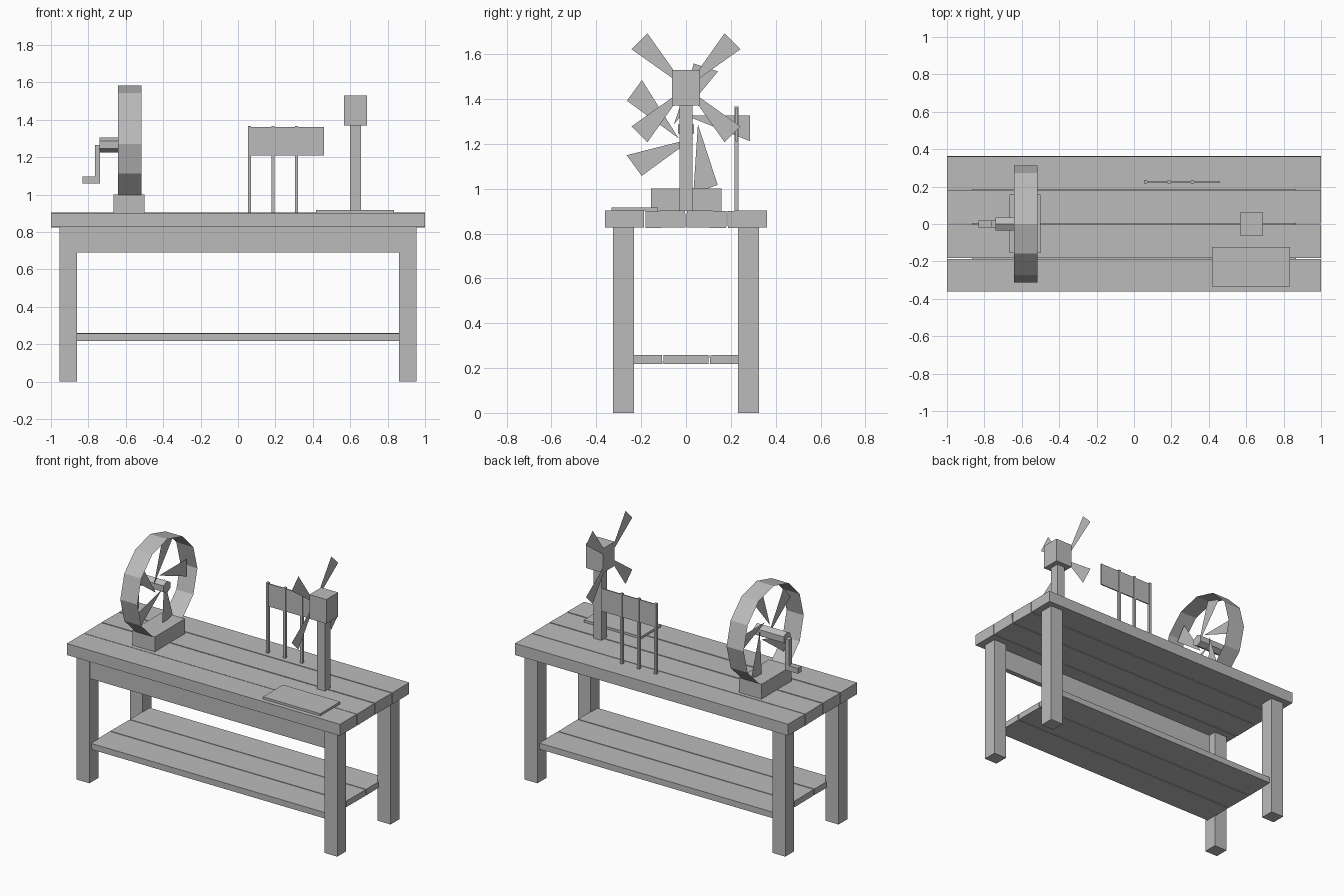
import bpy, bmesh, math
from mathutils import Matrix

cube = bpy.data.objects.get("Cube")
if cube:
    bpy.data.objects.remove(cube, do_unlink=True)

GREY = bpy.data.materials.new("plain grey")
GREY.use_nodes = True
GREY.diffuse_color = (0.5, 0.5, 0.5, 1)
GREY.node_tree.nodes["Principled BSDF"].inputs["Base Color"].default_value = (0.5, 0.5, 0.5, 1)


def finish(name, bm, loc=(0, 0, 0), roll=0):
    mesh = bpy.data.meshes.new(name)
    bm.to_mesh(mesh)
    bm.free()
    mesh.materials.append(GREY)
    ob = bpy.data.objects.new(name, mesh)
    ob.location = loc
    ob.rotation_euler.x = math.radians(roll)
    bpy.context.collection.objects.link(ob)
    return ob


def box(name, x, y, z, roll=0):
    """Box from (min, max) ranges, optionally rolled about its long axis."""
    bm = bmesh.new()
    bmesh.ops.create_cube(bm, size=1)
    bmesh.ops.scale(bm, vec=[b - a for a, b in (x, y, z)], verts=bm.verts)
    return finish(name, bm, [(a + b) / 2 for a, b in (x, y, z)], roll)


def tube(name, sides, radius, x, z, phase, caps):
    """Prism lying along x, centred on y = 0."""
    bm = bmesh.new()
    bmesh.ops.create_cone(bm, cap_ends=caps, segments=sides, radius1=radius,
                          radius2=radius, depth=x[1] - x[0])
    turn = Matrix.Rotation(phase, 4, 'X') @ Matrix.Rotation(math.pi / 2, 4, 'Y')
    bmesh.ops.transform(bm, matrix=turn, verts=bm.verts)
    return finish(name, bm, ((x[0] + x[1]) / 2, 0, z))


def blades(name, count, start, corners, x, z):
    """Flat triangles (radial, tangential) repeated around an axis along x."""
    bm = bmesh.new()
    for i in range(count):
        spin = Matrix.Rotation(start + i * math.tau / count, 4, 'X')
        verts = [bm.verts.new((0, r, t)) for r, t in corners]
        bm.faces.new(verts)
        bmesh.ops.transform(bm, matrix=spin, verts=verts)
    return finish(name, bm, (x, 0, z))


# Table top planks, slightly uneven
edges = (-0.365, -0.184, 0.0, 0.183, 0.365)
for i, roll in enumerate((0, 0.8, -0.8, 0.4)):
    box(f"top_plank_{i + 1}", (-1, 1), (edges[i] + 0.003, edges[i + 1] - 0.003),
        (0.826, 0.902), roll)

# Legs and front apron
for sx, side in ((-1, "right"), (1, "left")):
    for sy, end in ((-1, "front"), (1, "back")):
        x = sorted((sx * 0.86, sx * 0.955))
        y = sorted((sy * 0.232, sy * 0.325))
        box(f"{end}_{side}_leg", x, y, (0, 0.828))
box("front_apron", (-0.86, 0.86), (-0.318, -0.285), (0.69, 0.828))

# Lower shelf planks
for i, roll in enumerate((0.6, -0.5, 0.6)):
    mid = (i - 1) * 0.206
    box(f"shelf_plank_{i + 1}", (-0.865, 0.865), (mid - 0.1, mid + 0.1),
        (0.218, 0.258), roll)

# Wheel with base, blades, axle and crank
box("wheel_base", (-0.665, -0.5), (-0.155, 0.158), (0.9, 1.0))
tube("wheel_rim", 12, 0.314, (-0.642, -0.517), 1.27, 0, False)
blades("wheel_blades", 5, 0, ((0, 0.056), (0.285, -0.058), (0.285, 0.056)), -0.578, 1.27)
tube("wheel_axle", 6, 0.04, (-0.74, -0.52), 1.266, math.pi / 2, True)
box("crank_arm", (-0.765, -0.738), (-0.018, 0.018), (1.06, 1.266))
box("crank_handle", (-0.832, -0.74), (-0.018, 0.018), (1.06, 1.096))

# Sign panel on thin posts
for i in range(3):
    x = 0.062 + i * 0.125
    box(f"sign_post_{i + 1}", (x - 0.008, x + 0.008), (0.216, 0.234), (0.9, 1.367))
box("sign_panel", (0.055, 0.46), (0.221, 0.229), (1.21, 1.36))

# Small windmill and the flat board
box("windmill_post", (0.598, 0.657), (-0.03, 0.03), (0.9, 1.38))
box("windmill_head", (0.566, 0.69), (-0.062, 0.062), (1.37, 1.53))
blades("windmill_blades", 4, math.pi / 4, ((0, 0), (0.293, -0.05), (0.293, 0.05)), 0.563, 1.45)
box("flat_board", (0.416, 0.835), (-0.333, -0.124), (0.9, 0.917))
